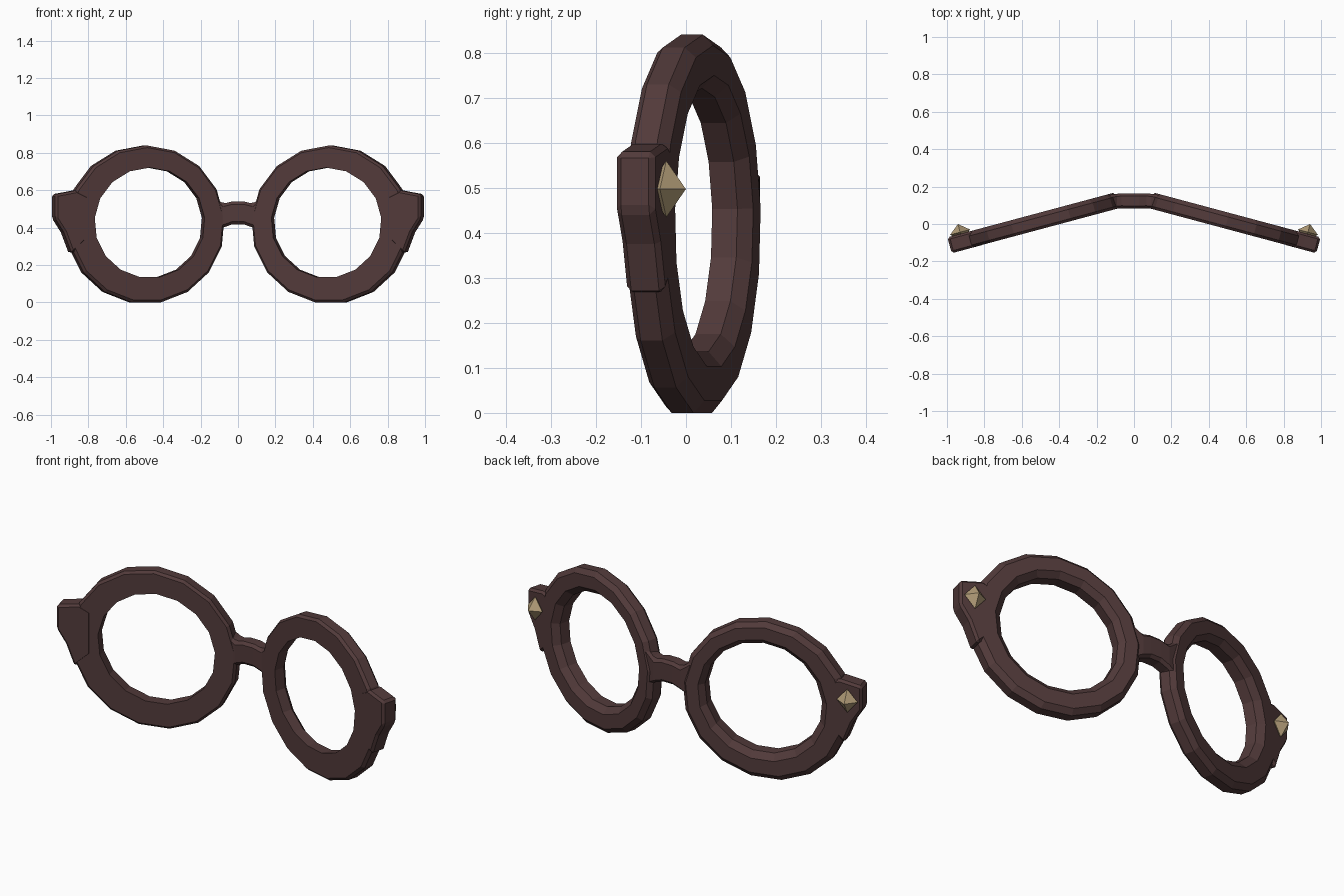
import bpy, bmesh, math
from mathutils import Vector

cube = bpy.data.objects.get("Cube")
if cube:
    bpy.data.objects.remove(cube, do_unlink=True)

SWEEP = math.radians(15)    # each half of the frame sweeps forward
THICK = 0.087
SIDES = 17


def make_material(name, rgb):
    mat = bpy.data.materials.new(name)
    mat.use_nodes = True
    mat.diffuse_color = (*rgb, 1)
    mat.node_tree.nodes["Principled BSDF"].inputs["Base Color"].default_value = (*rgb, 1)
    return mat


BROWN = make_material("dark_brown", (0.085, 0.043, 0.043))
GOLD = make_material("pale_gold", (0.45, 0.34, 0.19))


def place(side, x, z, depth):
    """Point on the swept half: x measured on its front face, depth goes back."""
    y = 0.106 - math.tan(SWEEP) * x
    return Vector((side * (x + depth * math.sin(SWEEP)), y + depth * math.cos(SWEEP), z))


def finish(name, bm, mat, bevel=0):
    bmesh.ops.recalc_face_normals(bm, faces=bm.faces)
    mesh = bpy.data.meshes.new(name)
    bm.to_mesh(mesh)
    bm.free()
    mesh.materials.append(mat)
    obj = bpy.data.objects.new(name, mesh)
    bpy.context.collection.objects.link(obj)
    if bevel:
        mod = obj.modifiers.new("edge_bevel", "BEVEL")
        mod.width = bevel
        mod.segments = 1
        mod.limit_method = "ANGLE"
    return obj


def loft(bm, loops, closed):
    """Skin a list of equal point loops, joining the ends or capping them."""
    rows = [[bm.verts.new(p) for p in loop] for loop in loops]
    n = len(rows[0])
    pairs = list(zip(rows, rows[1:]))
    if closed:
        pairs.append((rows[-1], rows[0]))
    else:
        bm.faces.new(rows[0])
        bm.faces.new(rows[-1])
    for a, b in pairs:
        for i in range(n):
            j = (i + 1) % n
            bm.faces.new((a[i], a[j], b[j], b[i]))


def lens_ring(name, side):
    # Section: blend from inner (0) to outer (1) outline, then depth
    section = [(0, 0), (0.9, 0), (1, 0.014), (1, 0.064),
               (0.8, THICK), (0.24, THICK), (0, 0.058)]
    loops = []
    for k in range(SIDES):
        a = math.pi / 2 + math.tau * k / SIDES
        c, s = math.cos(a), math.sin(a)
        inner = Vector((0.472 + 0.295 * c, 0.426 + 0.295 * s))
        outer = Vector((0.487 + 0.42 * c, 0.4164 + 0.4236 * s))
        loop = []
        for blend, depth in section:
            p = inner.lerp(outer, blend)
            loop.append(place(side, p.x, p.y, depth))
        loops.append(loop)
    bm = bmesh.new()
    loft(bm, loops, True)
    finish(name, bm, BROWN)


def hinge_tab(name, side):
    outline = [(0.80, 0.57), (0.86, 0.60), (0.90, 0.592), (0.975, 0.578),
               (0.975, 0.45), (0.928, 0.375), (0.885, 0.26), (0.80, 0.34)]
    bm = bmesh.new()
    loft(bm, [[place(side, x, z, d) for x, z in outline] for d in (-0.001, THICK)], False)
    finish(name, bm, BROWN, 0.012)


def stud(name, side):
    # Four-sided gem half sunk in the back of the tab
    def at(dx, dz, dd):
        return place(side, 0.905 + dx, 0.497 + dz, 0.096 + dd)
    bm = bmesh.new()
    rim = [bm.verts.new(at(*o)) for o in
           ((0.053, 0, 0), (0, 0.063, 0), (-0.053, 0, 0), (0, -0.063, 0))]
    for d in (0.045, -0.045):
        tip = bm.verts.new(at(0, 0, d))
        for i in range(4):
            bm.faces.new((rim[i], rim[(i + 1) % 4], tip))
    finish(name, bm, GOLD)


def bridge():
    # Stations: x, bottom, top, front, back
    half = [(0.15, 0.36, 0.58, 0.075, 0.152), (0.08, 0.400, 0.528, 0.084, 0.163)]
    middle = [(0.03, 0.418, 0.54, 0.083, 0.164)]
    right = half + middle
    stations = [(-x, *rest) for x, *rest in right] + right[::-1]
    bm = bmesh.new()
    loft(bm, [[(x, f, lo), (x, f, hi), (x, b, hi), (x, b, lo)]
              for x, lo, hi, f, b in stations], False)
    finish("nose_bridge", bm, BROWN, 0.014)


for label, side in (("left", 1), ("right", -1)):
    lens_ring(label + "_lens_ring", side)
    hinge_tab(label + "_hinge_tab", side)
    stud(label + "_hinge_stud", side)
bridge()
